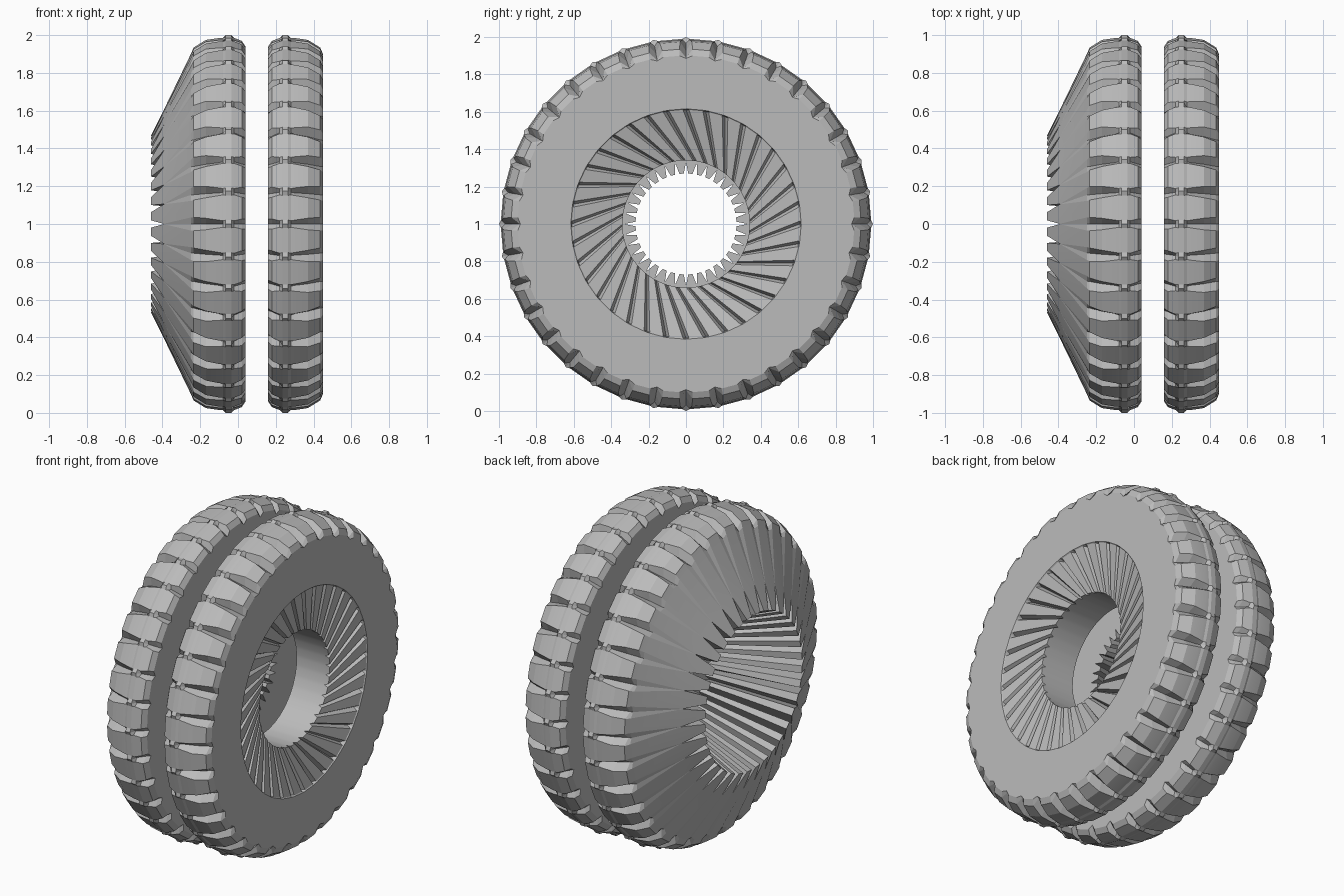
import bpy, bmesh, math

cube = bpy.data.objects.get("Cube")
if cube:
    bpy.data.objects.remove(cube, do_unlink=True)

TEETH = 36
STEP = 360 / TEETH

mat = bpy.data.materials.new("plain grey")
mat.use_nodes = True
grey = (0.5, 0.5, 0.5, 1)
mat.diffuse_color = grey
mat.node_tree.nodes["Principled BSDF"].inputs["Base Color"].default_value = grey

# Tread section: offset from ridge, block radius, groove radius, half groove angle
TREAD = [
    (-0.09, 0.94, 0.915, 1.6),
    (-0.07, 0.97, 0.93, 1.6),
    (-0.03, 0.985, 0.965, 1.0),
    (-0.015, 0.99, 1.0, 1.2),
    (0.015, 0.99, 1.0, 1.2),
    (0.03, 0.985, 0.965, 1.0),
    (0.05, 0.985, 0.95, 1.2),
    (0.12, 0.975, 0.925, 1.8),
    (0.185, 0.935, 0.89, 2.2),
    (0.20, 0.90, 0.885, 2.2),
]


def row(land, groove=None, half=1.5, twist=0):
    """One ring: (x, radius) of the lands and of the groove bottoms."""
    return land, groove or land, half, twist


def tread(center, side):
    return [row((center + side * u, r), (center + side * u, g), h)
            for u, r, g, h in TREAD]


def ring_body(name, rows):
    """Join the rows into a closed ring with one groove per tooth."""
    bm = bmesh.new()
    loops = []
    for land, groove, half, twist in rows:
        loop = []
        for i in range(TEETH):
            for (x, r), da in ((groove, 0), (land, half), (land, STEP - half)):
                a = math.radians(i * STEP + da + twist)
                loop.append(bm.verts.new((x, r * math.cos(a), 1 + r * math.sin(a))))
        loops.append(loop)
    n = TEETH * 3
    for j, a in enumerate(loops):
        b = loops[(j + 1) % len(loops)]
        for k in range(n):
            m = (k + 1) % n
            bm.faces.new((a[k], a[m], b[m], b[k]))
    bmesh.ops.remove_doubles(bm, verts=bm.verts, dist=0.0002)
    bmesh.ops.recalc_face_normals(bm, faces=bm.faces)
    mesh = bpy.data.meshes.new(name)
    bm.to_mesh(mesh)
    bm.free()
    mesh.materials.append(mat)
    obj = bpy.data.objects.new(name, mesh)
    bpy.context.collection.objects.link(obj)
    bpy.ops.object.select_all(action="DESELECT")
    obj.select_set(True)
    bpy.context.view_layer.objects.active = obj
    bpy.ops.object.shade_smooth_by_angle(angle=math.radians(9))
    return obj


# Conical half: cone, notched rim, grooved funnel, notched inner lip
slit, lip = (-0.39, 0.61), (0.04, 0.33)
ring_body("cone_wheel_half", tread(-0.05, -1) + [
    row(slit, half=0.15),
    row((-0.46, 0.47), slit, 2.3),
    row((0.04, 0.27), lip, 2.6),
    row(lip, half=0.15),
])

# Flat half: flat side, shallow swirled dish, smooth bore
SWIRL = -18
ring_body("flat_wheel_half", tread(0.25, 1) + [
    row((0.45, 0.615)),
    row((0.445, 0.61), (0.415, 0.61), 1.5),
    row((0.385, 0.34), (0.36, 0.34), 1.7, SWIRL),
    row((0.355, 0.34), half=1.7, twist=SWIRL),
    row((0.16, 0.34), half=1.7, twist=SWIRL),
])
